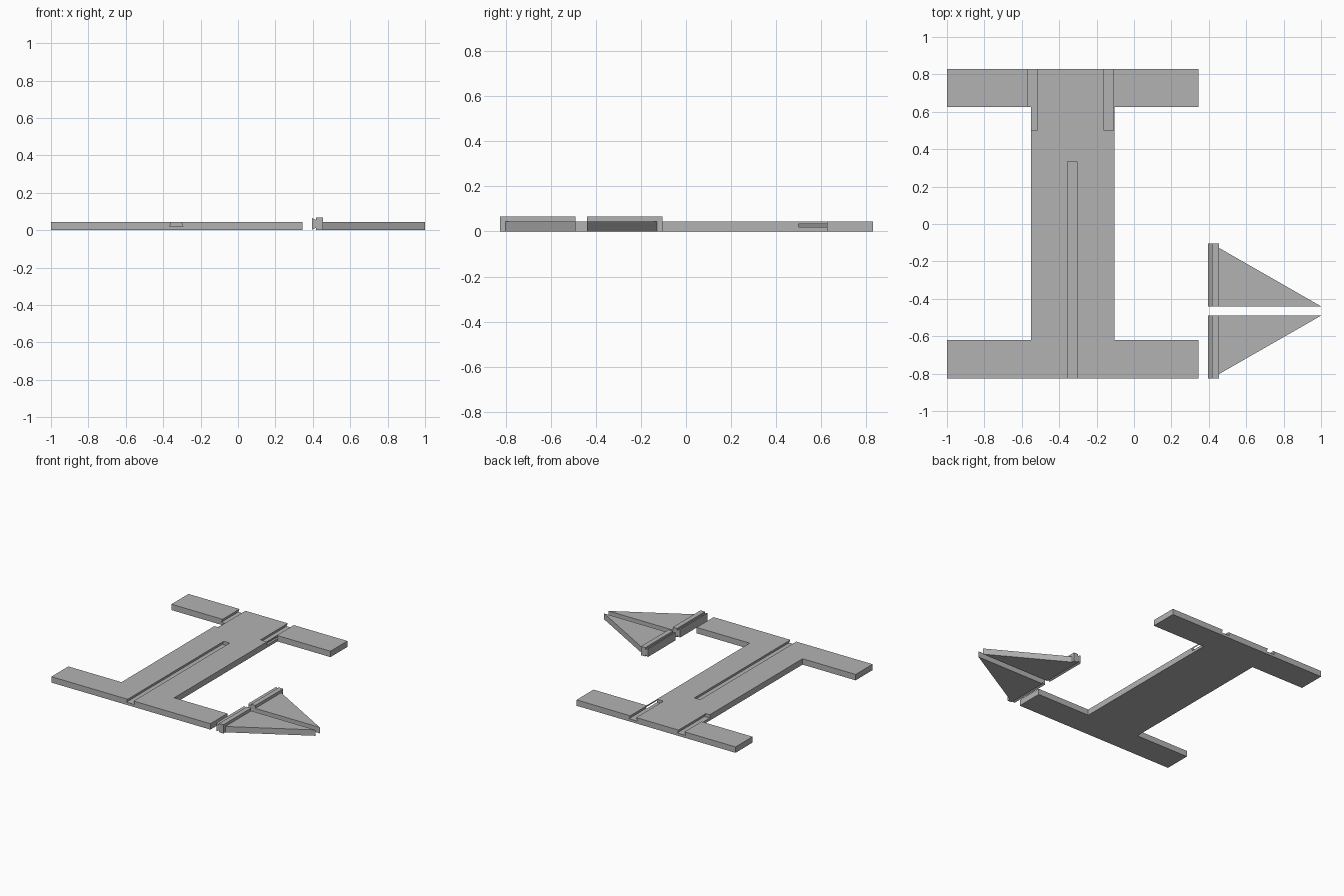
import bpy
import bmesh
from mathutils import Vector

cube = bpy.data.objects.get("Cube")
if cube:
    bpy.data.objects.remove(cube, do_unlink=True)

grey = bpy.data.materials.new("plain grey")
grey.use_nodes = True
grey.diffuse_color = (0.45, 0.45, 0.45, 1)
grey.node_tree.nodes["Principled BSDF"].inputs["Base Color"].default_value = grey.diffuse_color

THICK = 0.045   # sheet thickness
FRONT, BACK = -0.825, 0.83


def prism(name, outline, offset):
    """Extrude a flat outline of 3D points along an offset."""
    bm = bmesh.new()
    face = bm.faces.new([bm.verts.new(p) for p in outline])
    new = bmesh.ops.extrude_face_region(bm, geom=[face])["geom"]
    bmesh.ops.translate(bm, vec=Vector(offset),
                        verts=[v for v in new if isinstance(v, bmesh.types.BMVert)])
    bmesh.ops.recalc_face_normals(bm, faces=bm.faces)
    mesh = bpy.data.meshes.new(name)
    bm.to_mesh(mesh)
    bm.free()
    mesh.materials.append(grey)
    obj = bpy.data.objects.new(name, mesh)
    bpy.context.collection.objects.link(obj)
    return obj


# Flat I-shaped body: two crossbars joined by a wide web
mid = -0.328
half = [(0.672, FRONT), (0.672, -0.62), (0.223, -0.62),
        (0.223, 0.625), (0.672, 0.625), (0.672, BACK)]
outline = [(mid + x, y, 0) for x, y in half]
outline += [(mid - x, y, 0) for x, y in reversed(half)]
body = prism("body_plate", outline, (0, 0, THICK))


# Dovetail grooves cut into the top of the body
def cut_groove(x, y0, y1):
    side = [(0.036, 0.02), (0.025, THICK), (0.025, 0.1)]
    profile = [(x + dx, y0, z) for dx, z in side]
    profile += [(x - dx, y0, z) for dx, z in reversed(side)]
    cutter = prism("groove_cutter", profile, (0, y1 - y0, 0))
    cutter.hide_render = True
    mod = body.modifiers.new("groove", "BOOLEAN")
    mod.operation = "DIFFERENCE"
    mod.solver = "EXACT"
    mod.object = cutter
    bpy.context.view_layer.objects.active = body
    bpy.ops.object.modifier_apply(modifier=mod.name)
    bpy.data.objects.remove(cutter, do_unlink=True)


cut_groove(-0.33, FRONT - 0.1, 0.335)
for x in (-0.543, -0.135):
    cut_groove(x, 0.5, BACK + 0.1)

# Two loose triangular fins, each with a dovetail rail along its base
rail = [(0.395, 0.002), (0.418, 0.013), (0.418, 0), (0.455, 0),
        (0.455, 0.067), (0.418, 0.067), (0.418, 0.054), (0.395, 0.065)]
for name, inner, sign in (("front", -0.49, -1), ("back", -0.44, 1)):
    prism(name + "_fin_rail", [(x, inner, z) for x, z in rail], (0, sign * 0.335, 0))
    prism(name + "_fin", [(0.455, inner, 0), (1, inner, 0),
                          (0.455, inner + sign * 0.312, 0)], (0, 0, THICK))
